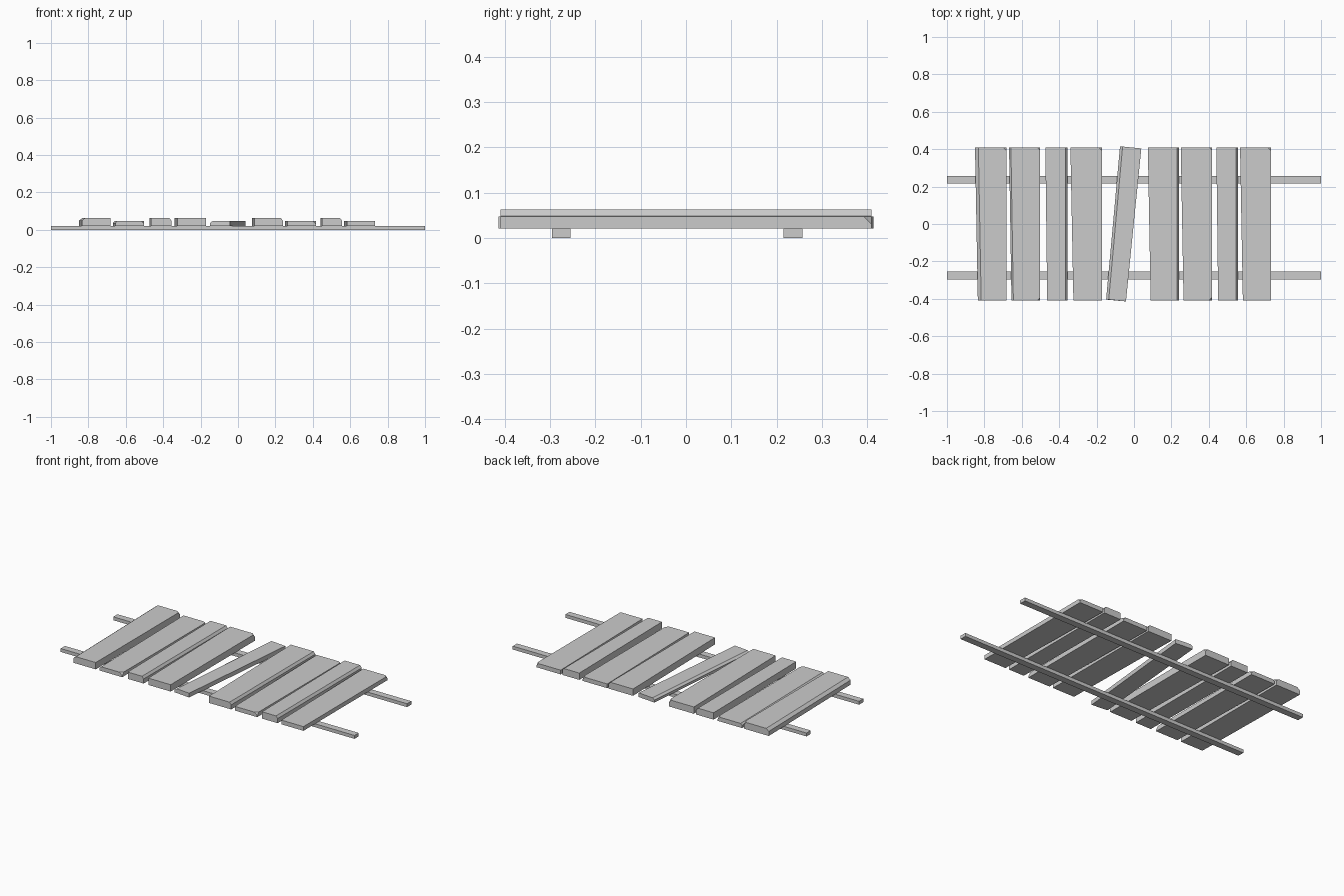
import bpy, bmesh

if "Cube" in bpy.data.objects:
    bpy.data.objects.remove(bpy.data.objects["Cube"])


def make_object(name, bm):
    bmesh.ops.recalc_face_normals(bm, faces=bm.faces[:])
    mesh = bpy.data.meshes.new(name)
    bm.to_mesh(mesh)
    bm.free()
    obj = bpy.data.objects.new(name, mesh)
    bpy.context.collection.objects.link(obj)


def plank(name, front, back, top, left=(0, 0), right=(0, 0), chips="", skew=0.0):
    """Tapered board: x range at front and back, worn top edges, chipped right corners."""
    bm = bmesh.new()
    rings = []
    for (x0, x1), y in ((front, -0.409), (back, 0.409)):
        yl, yr = y + skew, y - skew
        ring = [(x0, yl, 0.021), (x1, yr, 0.021)]
        if right[0]:
            ring.append((x1, yr, top - right[1]))
        ring.append((x1 - right[0], yr, top))
        ring.append((x0 + left[0], yl, top))
        if left[0]:
            ring.append((x0, yl, top - left[1]))
        rings.append([bm.verts.new(p) for p in ring])
    a, b = rings
    n = len(a)
    bm.faces.new(a)
    bm.faces.new(b[::-1])
    for i in range(n):
        j = (i + 1) % n
        bm.faces.new((a[i], b[i], b[j], a[j]))
    # chipped top right corners
    corner = 3 if right[0] else 2
    picks = [r[corner] for key, r in (("f", a), ("b", b)) if key in chips]
    if picks:
        bmesh.ops.bevel(bm, geom=picks, offset=0.016, segments=1, affect='VERTICES')
    make_object(name, bm)


HIGH, LOW = 0.063, 0.047
worn_left = (0.018, 0.014)
worn_right = (0.011, 0.014)

# deck boards, from left to right
plank("deck_board_1", (-0.835, -0.682), (-0.850, -0.682), HIGH, left=worn_left, chips="b")
plank("deck_board_2", (-0.655, -0.502), (-0.668, -0.502), LOW, left=(0.01, 0.01), chips="fb")
plank("deck_board_3", (-0.464, -0.356), (-0.474, -0.356), HIGH, right=worn_right)
plank("deck_board_4", (-0.324, -0.172), (-0.340, -0.172), HIGH, chips="b")
plank("loose_board", (-0.149, -0.043), (-0.075, 0.039), LOW, left=(0.014, 0.01), skew=0.005)
plank("deck_board_6", (0.089, 0.240), (0.074, 0.240), HIGH, right=worn_right)
plank("deck_board_7", (0.265, 0.417), (0.250, 0.417), LOW, chips="fb")
plank("deck_board_8", (0.450, 0.556), (0.440, 0.556), HIGH, right=worn_right)
plank("deck_board_9", (0.582, 0.732), (0.567, 0.732), LOW, chips="b")

# two support rails under the boards
for name, y in (("front_rail", -0.275), ("back_rail", 0.236)):
    bm = bmesh.new()
    bmesh.ops.create_cube(bm, size=1.0)
    for v in bm.verts:
        v.co = (v.co.x * 2.0, y + v.co.y * 0.041, 0.0105 + v.co.z * 0.021)
    make_object(name, bm)
